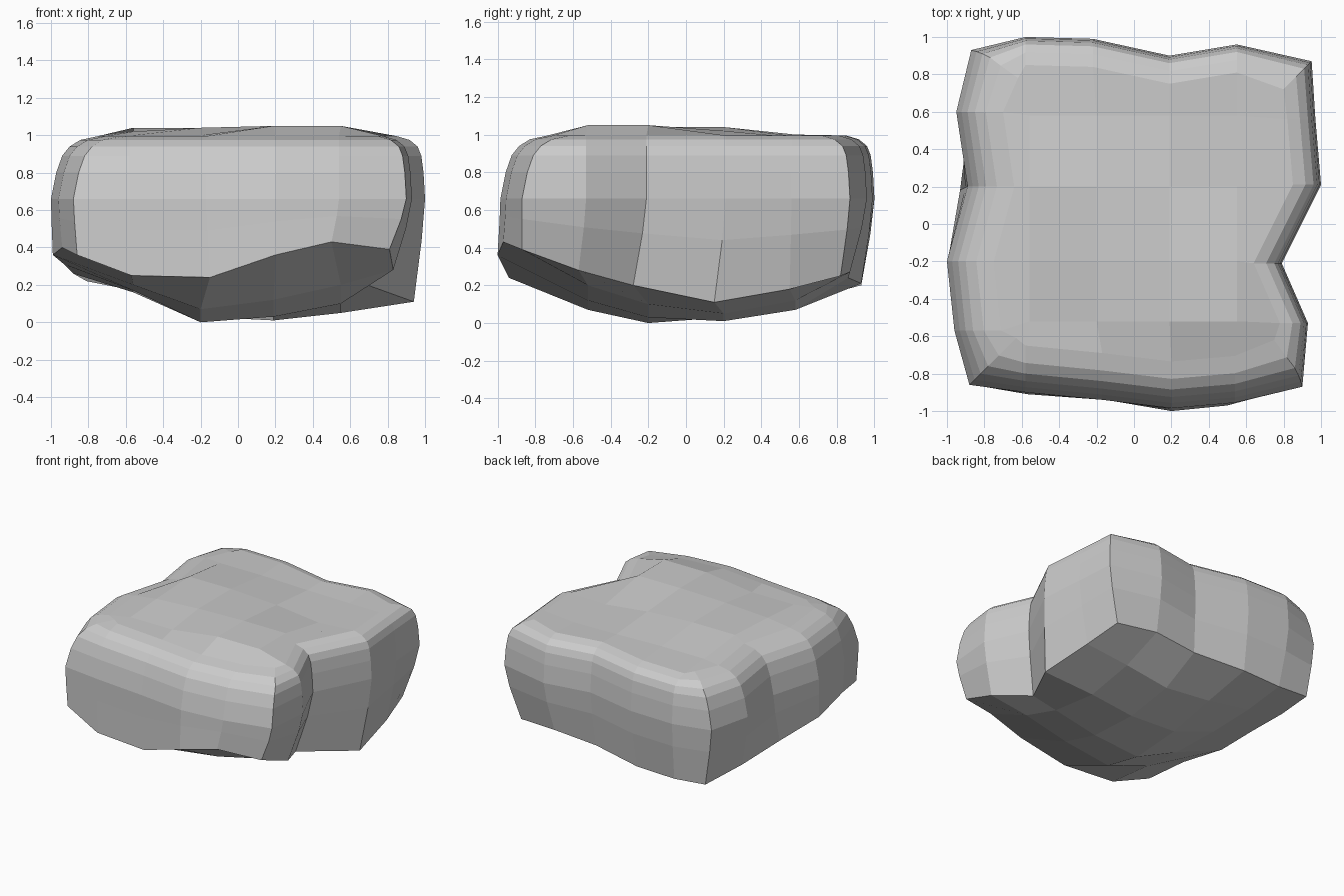
import bpy, bmesh

if "Cube" in bpy.data.objects:
    bpy.data.objects.remove(bpy.data.objects["Cube"])

# Counter-clockwise from front left: widest outline x, y, then lower rim x, y, z
outline = [
    (-.88, -.86, -.86, -.86, .36), (-.58, -.90, -.57, -.91, .25), (-.17, -.94, -.15, -.94, .24),
    (.20, -.985, .20, -1.0, .36), (.54, -.955, .50, -.97, .43), (.90, -.87, .81, -.87, .39),
    (.93, -.53, .83, -.57, .28), (.79, -.21, .69, -.28, .20), (1.0, .21, .94, .15, .11),
    (.97, .56, .89, .55, .18), (.95, .87, .84, .82, .25), (.55, .96, .52, .87, .27),
    (.19, .90, .17, .86, .24), (-.22, .99, -.23, .93, .21), (-.58, 1.0, -.55, .93, .20),
    (-.87, .93, -.81, .92, .22), (-.95, .60, -.88, .57, .26), (-.89, .20, -.93, .18, .31),
    (-1.0, -.20, -.99, -.22, .36), (-.96, -.57, -.94, -.58, .40),
]
# Position of each outline point on a 6 x 6 grid
cells = ([(i, 0) for i in range(5)] + [(5, j) for j in range(5)]
         + [(i, 5) for i in range(5, 0, -1)] + [(0, j) for j in range(5, 0, -1)])

# Heights of the inner grid, front row first
top_z = [(1.00, 1.00, 1.05, 1.05), (1.02, 1.04, 1.05, 1.05),
         (1.04, 1.04, 1.02, .98), (1.00, 1.00, .99, .985)]
bottom_z = [(.20, .07, .12, .20), (.17, .00, .03, .10),
            (.16, .03, .01, .05), (.17, .11, .07, .12)]
xs, ys = (-.56, -.20, .19, .55), (-.52, -.20, .20, .58)

bm = bmesh.new()


def upper_ring(inset, shift, z):
    """Outline pulled inward by inset and leaned toward the back right."""
    verts = []
    for (x, y, *_), (i, j) in zip(outline, cells):
        dx = (i == 0) * (inset + shift) - (i == 5) * (inset - shift)
        dy = (j == 0) * (inset + shift) - (j == 5) * (inset - shift)
        verts.append(bm.verts.new((x + dx, y + dy, z)))
    return verts


def lower_ring(t, u):
    """Blend from the lower rim to the widest outline: t sideways, u upward."""
    return [bm.verts.new((bx + (x - bx) * t, by + (y - by) * t, bz + (.66 - bz) * u))
            for x, y, bx, by, bz in outline]


def cap(edge, heights, flip):
    """Fill a ring with a 5 x 5 grid of faces."""
    grid = dict(zip(cells, edge))
    for j in range(4):
        for i in range(4):
            grid[i + 1, j + 1] = bm.verts.new((xs[i], ys[j], heights[j][i]))
    for j in range(5):
        for i in range(5):
            f = [grid[i, j], grid[i + 1, j], grid[i + 1, j + 1], grid[i, j + 1]]
            bm.faces.new(f[::-1] if flip else f)


# Side wall with rounded upper rim
rings = [lower_ring(0, 0), lower_ring(.7, .6)]
for level in [(0, 0, .66), (.018, .01, .80), (.04, .02, .89),
              (.07, .03, .94), (.12, .037, .975), (.20, .05, .995)]:
    rings.append(upper_ring(*level))
for a, b in zip(rings, rings[1:]):
    for k in range(20):
        n = (k + 1) % 20
        bm.faces.new((a[k], a[n], b[n], b[k]))

# Uneven top and sagging underside
cap(rings[-1], top_z, False)
cap(rings[0], bottom_z, True)
bmesh.ops.recalc_face_normals(bm, faces=bm.faces)

mesh = bpy.data.meshes.new("rock_block")
bm.to_mesh(mesh)
bm.free()
bpy.context.collection.objects.link(bpy.data.objects.new("rock_block", mesh))
